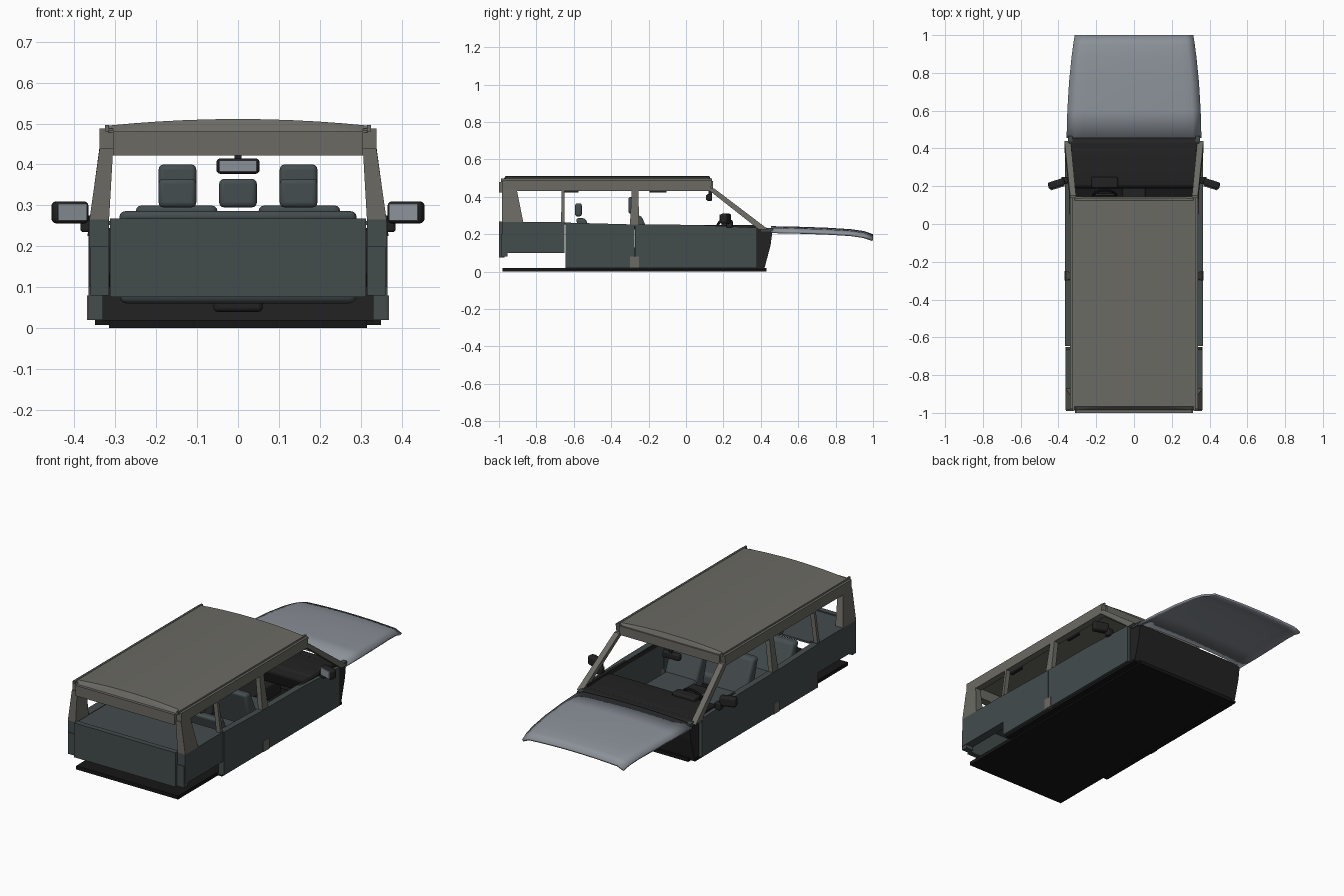
import bpy, bmesh, math
from mathutils import Vector, Matrix

default_cube = bpy.data.objects.get("Cube")
if default_cube:
    bpy.data.objects.remove(default_cube, do_unlink=True)


def material(name, red, green, blue):
    mat = bpy.data.materials.new(name)
    mat.use_nodes = True
    colour = (red, green, blue, 1)
    mat.diffuse_color = colour
    shader = next(n for n in mat.node_tree.nodes if n.type == "BSDF_PRINCIPLED")
    shader.inputs["Base Color"].default_value = colour
    return mat


roof_grey = material("warm roof grey", .145, .143, .126)
panel_grey = material("dark slate panel", .057, .072, .073)
bonnet_grey = material("cool bonnet grey", .26, .285, .32)
seat_grey = material("seat fabric grey", .06, .075, .08)
trim_black = material("trim black", .016, .016, .016)
floor_black = material("floor black", .008, .008, .008)

SIDES = (("left", 1), ("right", -1))
smooth_parts = []


def finish(name, bm, mat, bevel=0, smooth=False):
    bmesh.ops.recalc_face_normals(bm, faces=bm.faces)
    mesh = bpy.data.meshes.new(name)
    bm.to_mesh(mesh)
    bm.free()
    mesh.materials.append(mat)
    obj = bpy.data.objects.new(name, mesh)
    bpy.context.scene.collection.objects.link(obj)
    if bevel:
        mod = obj.modifiers.new("Rounded edges", "BEVEL")
        mod.width, mod.segments = bevel, 3
    if bevel or smooth:
        smooth_parts.append(obj)
    return obj


def hull(name, points, mat, bevel=0):
    """Solid convex part around a handful of corner points."""
    bm = bmesh.new()
    for point in points:
        bm.verts.new(point)
    bmesh.ops.convex_hull(bm, input=bm.verts)
    bmesh.ops.dissolve_limit(bm, angle_limit=.01, verts=bm.verts, edges=bm.edges)
    return finish(name, bm, mat, bevel)


def box(name, xs, ys, zs, mat, bevel=0):
    return hull(name, [(x, y, z) for x in xs for y in ys for z in zs], mat, bevel)


def side_profile(name, xs, profile, mat, bevel=0):
    """Extrude a convex (y, z) outline across x."""
    return hull(name, [(x, y, z) for x in xs for y, z in profile], mat, bevel)


def slab(name, s, bottom, top, mat):
    """Mirrored block between two (x range, y range, z) sections."""
    return hull(name, [(s * x, y, z) for xs, ys, z in (bottom, top)
                       for x in xs for y in ys], mat)


# Floor pan and sills
box("floor_pan", (-.315, .315), (-.98, .43), (0, .02), floor_black)
for side, s in SIDES:
    box(side + "_sill", (s * .31, s * .35), (-.64, .42), (.008, .02), floor_black)

# Body sides
for side, s in SIDES:
    side_profile(side + "_front_door", (s * .33, s * .365),
                 [(-.272, .02), (.38, .02), (.38, .235), (.05, .25), (-.272, .252)], panel_grey)
    side_profile(side + "_rear_door", (s * .33, s * .365),
                 [(-.645, .02), (-.276, .02), (-.276, .252), (-.645, .262)], panel_grey)
    box(side + "_rear_quarter", (s * .315, s * .363), (-.985, -.65), (.1, .265), panel_grey)
    box(side + "_rear_corner", (s * .315, s * .36), (-.99, -.955), (.08, .2), panel_grey)
    box(side + "_pillar_foot", (s * .33, s * .369), (-.3, -.25), (.02, .08), roof_grey)
    box(side + "_belt_trim", (s * .328, s * .345), (-.64, .4), (.225, .25), trim_black)

# Tailgate and luggage cover
box("tailgate", (-.313, .313), (-1, -.97), (.076, .268), panel_grey)
box("luggage_cover", (-.315, .315), (-.97, -.64), (.252, .262), panel_grey)

# Window pillars and roof rails
for side, s in SIDES:
    slab(side + "_rear_pillar", s, ((.315, .363), (-.985, -.87), .265),
         ((.305, .338), (-.985, -.905), .44), roof_grey)
    slab(side + "_slim_pillar", s, ((.335, .36), (-.668, -.65), .255),
         ((.31, .336), (-.665, -.65), .44), roof_grey)
    slab(side + "_middle_pillar", s, ((.335, .362), (-.3, -.25), .245),
         ((.31, .337), (-.29, -.255), .44), roof_grey)
    slab(side + "_windscreen_pillar", s, ((.335, .368), (.39, .44), .225),
         ((.307, .338), (.11, .15), .445), roof_grey)
    slab(side + "_roof_rail", s, ((.3, .338), (-.98, .13), .43),
         ((.305, .338), (-.98, .14), .488), roof_grey)
    box(side + "_gutter", (s * .315, s * .325), (-.99, .14), (.48, .497), roof_grey)
    for label, y in (("front", -.15), ("rear", -.62)):
        box(side + "_" + label + "_grab_handle", (s * .285, s * .3),
            (y - .045, y + .045), (.422, .434), trim_black)

# Roof: gently arched panel with front and rear headers
arch = [(x / 10 * .316, .511 - .016 * (x / 10) ** 2) for x in range(-10, 11, 2)]
hull("roof_panel", [(x, y, z) for y in (-.965, .125) for x, z in arch]
     + [(x, y, .478) for y in (-.985, .14) for x in (-.316, .316)], roof_grey)
box("rear_header", (-.306, .306), (-1, -.955), (.422, .48), roof_grey)
hull("front_header", [(x, y, z) for x in (-.31, .31)
                      for y, z in ((.1, .44), (.145, .435), (.145, .485), (.1, .485))], roof_grey)

# Raised bonnet panel: tapered, arched across and dropping at the nose
bonnet_stations = [(.455, .357, .243), (.6, .353, .24), (.75, .344, .235),
                   (.88, .331, .227), (.95, .322, .217), (1, .314, .2)]
bm = bmesh.new()
rows = []
for y, half, z in bonnet_stations:
    rows.append([bm.verts.new((half * i / 8, y, z - .012 * (i / 8) ** 2 - .014 * (abs(i) == 8)))
                 for i in range(-8, 9)])
for near, far in zip(rows, rows[1:]):
    for i in range(len(near) - 1):
        bm.faces.new((near[i], near[i + 1], far[i + 1], far[i]))
bonnet = finish("bonnet", bm, bonnet_grey, smooth=True)
shell = bonnet.modifiers.new("Panel thickness", "SOLIDIFY")
shell.thickness, shell.offset = .012, -1

# Bulkhead, scuttle and dashboard
side_profile("bulkhead", (-.345, .345),
             [(.378, .02), (.42, .02), (.432, .07), (.452, .14), (.46, .2),
              (.455, .222), (.43, .235), (.378, .235)], trim_black)
side_profile("dashboard", (-.33, .33),
             [(.4, .236), (.26, .245), (.2, .238), (.185, .2), (.21, .13), (.38, .1)],
             trim_black, .008)
box("instrument_hood", (-.225, -.085), (.19, .25), (.23, .262), trim_black, .01)
box("centre_console", (-.06, .06), (-.15, .3), (.04, .12), trim_black, .01)
for side, s in SIDES:
    box(side + "_hinge_mount", (s * .325, s * .35), (.4, .465), (.215, .232), panel_grey)

# Steering wheel, a tilted ring with a hub and spoke
bm = bmesh.new()
ring = [[bm.verts.new(((.06 + .007 * math.cos(b)) * math.cos(a),
                       (.06 + .007 * math.cos(b)) * math.sin(a), .007 * math.sin(b)))
         for b in (j * math.tau / 8 for j in range(8))]
        for a in (i * math.tau / 28 for i in range(28))]
for i, loop in enumerate(ring):
    after = ring[(i + 1) % len(ring)]
    for j in range(8):
        k = (j + 1) % 8
        bm.faces.new((loop[j], after[j], after[k], loop[k]))
bmesh.ops.create_cube(bm, size=1, matrix=Matrix.Diagonal((.115, .025, .01, 1)))
wheel = finish("steering_wheel", bm, trim_black, smooth=True)
wheel.location = (-.155, .15, .215)
wheel.rotation_euler.x = math.radians(60)


# Seats
def headrest(name, x, y, bottom, top):
    box(name, (x - .046, x + .046), (y - .018, y + .018), (bottom, top), seat_grey, .012)


def seat(name, xs, y, back_top):
    """Cushion plus reclined backrest, y being the backrest's rear foot."""
    box(name + "_cushion", xs, (y, y + .27), (.06, .13), seat_grey, .02)
    side_profile(name + "_backrest", xs,
                 [(y, .08), (y + .08, .1), (y - .01, back_top), (y - .06, back_top)],
                 seat_grey, .015)


for side, s in SIDES:
    seat(side + "_front_seat", (s * .05, s * .25), -.23, .3)
    headrest(side + "_front_headrest", s * .148, -.29, .31, .4)
    headrest(side + "_rear_headrest", s * .148, -.575, .295, .365)
seat("rear_bench", (-.29, .29), -.53, .286)
headrest("centre_rear_headrest", 0, -.575, .295, .365)

# Door mirrors: swept housings with a thin reflective plate
for side, s in SIDES:
    housing = box(side + "_mirror_housing", (-.045, .045), (-.018, .022),
                  (-.027, .027), trim_black, .012)
    glass = box(side + "_mirror_glass", (-.037, .037), (-.022, -.016),
                (-.021, .021), bonnet_grey, .002)
    for part in (housing, glass):
        part.location = Vector((s * .41, .21, .283))
        part.rotation_euler.z = s * -.3
    box(side + "_mirror_arm", (s * .35, s * .385), (.215, .25), (.235, .275), trim_black, .006)

# Cabin mirror
box("cabin_mirror_housing", (-.053, .053), (.11, .14), (.377, .415), trim_black, .01)
box("cabin_mirror_glass", (-.046, .046), (.106, .112), (.382, .41), bonnet_grey, .002)
box("cabin_mirror_stem", (-.008, .008), (.12, .138), (.41, .445), trim_black)

# Smooth shading on rounded parts only
bpy.ops.object.select_all(action="DESELECT")
for obj in smooth_parts:
    obj.select_set(True)
bpy.context.view_layer.objects.active = bonnet
bpy.ops.object.shade_smooth_by_angle(angle=math.radians(35))
